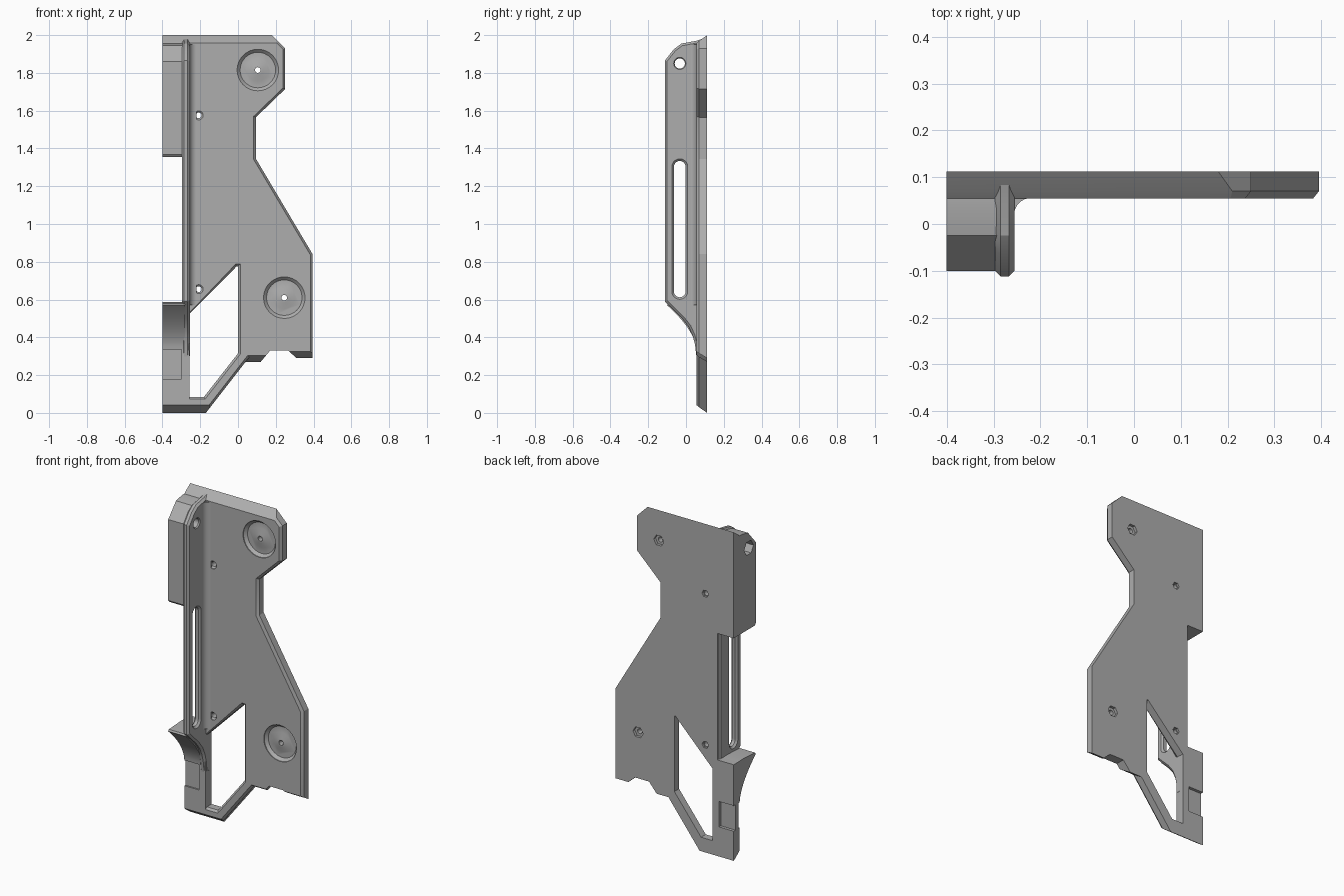
import bpy, bmesh, math
from mathutils import Vector

cube = bpy.data.objects.get("Cube")
if cube:
    bpy.data.objects.remove(cube, do_unlink=True)

grey = bpy.data.materials.new("mid_grey")
grey.use_nodes = True
COLOUR = (0.42, 0.42, 0.42, 1)
grey.diffuse_color = COLOUR
grey.node_tree.nodes["Principled BSDF"].inputs["Base Color"].default_value = COLOUR

BACK, FRONT, SIDE = 0.112, 0.055, -0.4


def place(axis, u, w, v):
    """Put profile point (u, w) at distance v along the axis."""
    return {"x": (v, u, w), "y": (u, v, w), "z": (u, w, v)}[axis]


def loft(name, axis, layers):
    """Solid through a list of (distance, profile) layers of equal length."""
    bm = bmesh.new()
    rings = [[bm.verts.new(place(axis, u, w, v)) for u, w in pts] for v, pts in layers]
    n = len(rings[0])
    for a, b in zip(rings, rings[1:]):
        for i in range(n):
            j = (i + 1) % n
            bm.faces.new((a[i], a[j], b[j], b[i]))
    bm.faces.new(rings[0])
    bm.faces.new(rings[-1])
    bmesh.ops.recalc_face_normals(bm, faces=bm.faces)
    mesh = bpy.data.meshes.new(name)
    bm.to_mesh(mesh)
    bm.free()
    mesh.materials.append(grey)
    ob = bpy.data.objects.new(name, mesh)
    bpy.context.collection.objects.link(ob)
    return ob


def inset(pts, dist):
    """Move each edge of a profile inward by its own distance."""
    n = len(pts)
    if not isinstance(dist, list):
        dist = [dist] * n
    p = [Vector(q) for q in pts]
    turn = 1 if sum(p[i - 1].cross(p[i]) for i in range(n)) > 0 else -1
    dirs = [(p[(i + 1) % n] - p[i]).normalized() for i in range(n)]
    norm = [Vector((-d.y, d.x)) * turn for d in dirs]
    out = []
    for i in range(n):
        a, b = norm[i - 1], norm[i]
        det = a.cross(b)
        if abs(det) < 0.02:
            q = p[i] + b * dist[i]
        else:
            da, db = dist[i - 1], dist[i]
            q = p[i] + Vector((da * b.y - db * a.y, db * a.x - da * b.x)) / det
        out.append(tuple(q))
    return out


def circle(u, w, r, n=24):
    return [(u + r * math.cos(2 * math.pi * i / n), w + r * math.sin(2 * math.pi * i / n))
            for i in range(n)]


def stadium(u, low, high, r, n=10):
    top = [(u + r * math.cos(math.pi * i / n), high + r * math.sin(math.pi * i / n)) for i in range(n + 1)]
    return top + [(2 * u - a, low + high - b) for a, b in top]


def cut(target, cutter):
    mod = target.modifiers.new("cut", "BOOLEAN")
    mod.operation, mod.solver, mod.object = "DIFFERENCE", "EXACT", cutter
    bpy.context.view_layer.objects.active = target
    bpy.ops.object.modifier_apply(modifier=mod.name)
    bpy.data.objects.remove(cutter, do_unlink=True)


# Main plate: each corner, then front chamfer of the edge that follows it
EDGE = 0.012
outline = [
    ((SIDE, 2), 0.043), ((0.18, 2), EDGE), ((0.25, 1.93), EDGE), ((0.25, 1.715), EDGE),
    ((0.095, 1.565), EDGE), ((0.095, 1.345), EDGE), ((0.395, 0.84), EDGE),
    ((0.395, 0.29), 0.035), ((0.31, 0.29), 0), ((0.265, 0.33), 0), ((0.17, 0.33), 0),
    ((0.12, 0.27), 0.035), ((0.04, 0.27), EDGE), ((-0.17, 0), 0.042), ((SIDE, 0), 0),
    ((SIDE, 0.585), 0), ((-0.29, 0.585), 0), ((-0.29, 1.355), 0), ((SIDE, 1.355), 0)]
points = [p for p, d in outline]
chamfer = [d for p, d in outline]
deep = [d * 0.7 if d > EDGE else 0 for d in chamfer]
plate = loft("main_plate", "y", [(BACK, points), (0.07, inset(points, deep)),
                                 (FRONT, inset(points, chamfer))])

# Angular window with chamfered rim
window = [(-0.256, 0.085), (-0.18, 0.085), (0, 0.315), (0, 0.775), (-0.008, 0.775), (-0.256, 0.525)]
wide = inset(window, -0.012)
wide = [(max(u, -0.258), w) for u, w in wide]
cut(plate, loft("window_cutter", "y", [(0.03, wide), (FRONT, wide), (0.067, window), (0.2, window)]))

# Dished screw seats with a raised centre and a hexagonal pocket behind
for u, w in ((0.105, 1.815), (0.245, 0.61)):
    dish = loft("dish_cutter", "y", [(0.04, circle(u, w, 0.11, 32)), (0.06, circle(u, w, 0.11, 32)),
                                     (0.076, circle(u, w, 0.094, 32))])
    boss = loft("boss_cutter", "y", [(0.09, circle(u, w, 0.06, 32)), (0.076, circle(u, w, 0.058, 32)),
                                     (0.064, circle(u, w, 0.026, 32))])
    cut(dish, boss)
    cut(plate, dish)
    cut(plate, loft("bore_cutter", "y", [(0, circle(u, w, 0.015)), (0.2, circle(u, w, 0.015))]))
    cut(plate, loft("nut_cutter", "y", [(0.095, circle(u, w, 0.034, 6)), (0.2, circle(u, w, 0.034, 6))]))

# Small countersunk holes
for w in (1.575, 0.655):
    u = -0.208
    cut(plate, loft("hole_cutter", "y", [(0.04, circle(u, w, 0.024)), (0.06, circle(u, w, 0.024)),
                                         (0.068, circle(u, w, 0.015)), (0.2, circle(u, w, 0.015))]))
    cut(plate, loft("hole_back_cutter", "y", [(0.1, circle(u, w, 0.022, 6)), (0.2, circle(u, w, 0.022, 6))]))

# Shallow pads on both faces of the lower corner
pad = [(-0.45, 0.18), (-0.3, 0.18), (-0.3, 0.335), (-0.45, 0.335)]
for y0, y1 in ((0.03, 0.064), (0.094, 0.2)):
    cut(plate, loft("pad_cutter", "y", [(y0, pad), (y1, pad)]))

# Upright rib with chamfered edges
rib_side = [(0.1, 1.985), (0.055, 1.97), (-0.025, 1.955), (-0.065, 1.925), (-0.112, 1.865),
            (-0.112, 0.59), (-0.02, 0.5), (0.015, 0.455), (0.035, 0.41), (0.048, 0.36),
            (0.056, 0.29), (0.1, 0.29)]
slim = inset(rib_side, 0.012)
rib = loft("upright_rib", "x", [(-0.297, slim), (-0.285, rib_side), (-0.267, rib_side), (-0.255, slim)])
SLOT = -0.033
slot = [(x, stadium(SLOT, 0.643, 1.303, r))
        for x, r in ((-0.35, 0.042), (-0.297, 0.042), (-0.286, 0.031),
                     (-0.266, 0.031), (-0.255, 0.042), (-0.2, 0.042))]
cut(rib, loft("slot_cutter", "x", slot))
cut(rib, loft("pin_cutter", "x", [(x, circle(SLOT, 1.85, r)) for x, r in
                                  ((-0.35, 0.027), (-0.262, 0.027), (-0.25, 0.036), (-0.2, 0.036))]))

# Rounded fillet where the rib meets the plate
R = 0.036
curve = [(-0.256 + R - R * math.cos(t), FRONT - R + R * math.sin(t) + 0.0005)
         for t in [math.pi / 2 * i / 8 for i in range(9)]]
fillet_profile = [(-0.27, 0.065)] + [(-0.27, FRONT - R)] + curve + [(-0.256 + R, 0.065)]
loft("rib_fillet", "z", [(0.57, fillet_profile), (1.95, fillet_profile)])

# Upper block beside the rib, with a nut pocket in its side
block_side = [(0.07, 1.36), (0.07, 1.957), (0.03, 1.957), (-0.025, 1.945), (-0.1, 1.86),
              (-0.1, 1.367), (-0.09, 1.355), (0.07, 1.355)]
block_side.pop(0)
block = loft("upper_block", "x", [(SIDE, block_side), (-0.28, block_side)])
cut(block, loft("nut_pocket_cutter", "x", [(-0.45, circle(SLOT, 1.85, 0.045, 6)),
                                           (-0.33, circle(SLOT, 1.85, 0.045, 6))]))
cut(block, loft("pin_hole_cutter", "x", [(-0.45, circle(SLOT, 1.85, 0.027)), (-0.2, circle(SLOT, 1.85, 0.027))]))

# Lower spur: a ledge on top of a concave ramp
ramp = [(FRONT - 0.155 * (1 - math.sin(t)), 0.335 + 0.235 * (1 - math.cos(t)))
        for t in [math.pi / 2 * i / 12 for i in range(13)]]
ramp = [(FRONT - 0.155 * s ** 1.7, 0.335 + 0.235 * s) for s in [i / 12 for i in range(13)]]
spur = [(0.07, 0.335)] + ramp + [(-0.094, 0.58), (0.02, 0.587), (0.07, 0.585)]
loft("lower_spur", "x", [(SIDE, spur), (-0.28, spur)])

# Smooth the round surfaces and keep the creases crisp
bpy.ops.object.select_all(action="DESELECT")
for ob in bpy.context.collection.objects:
    if ob.type == "MESH" and grey.name in ob.data.materials:
        ob.select_set(True)
        bpy.context.view_layer.objects.active = ob
bpy.ops.object.shade_smooth_by_angle(angle=math.radians(25))
